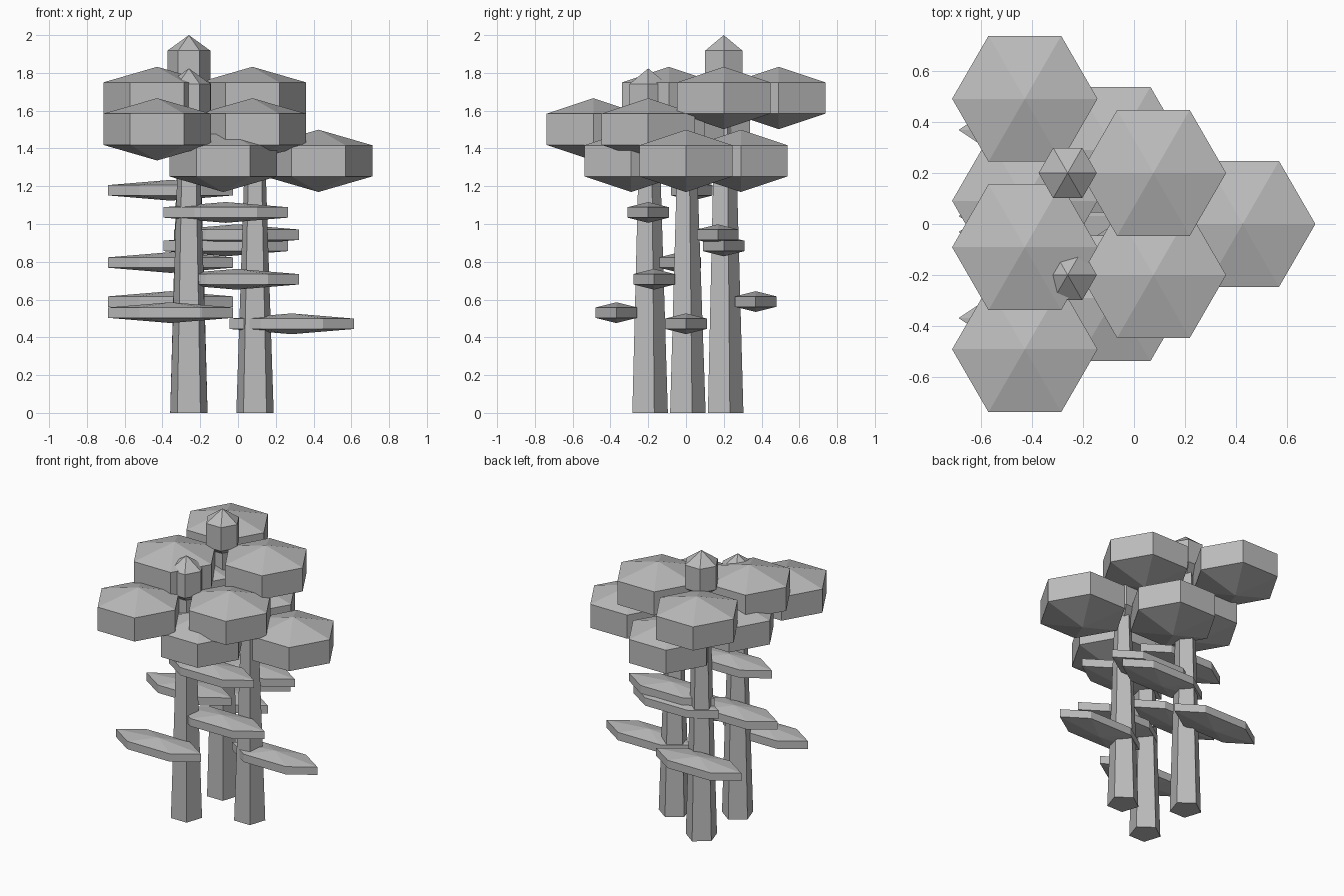
import bpy
import bmesh
from math import cos, sin, radians

cube = bpy.data.objects.get("Cube")
if cube:
    bpy.data.objects.remove(cube, do_unlink=True)

grey = bpy.data.materials.new("plain_grey")
grey.use_nodes = True
colour = (0.5, 0.5, 0.5, 1)
grey.diffuse_color = colour
grey.node_tree.nodes["Principled BSDF"].inputs["Base Color"].default_value = colour


def finish(name, bm, location):
    bmesh.ops.recalc_face_normals(bm, faces=bm.faces)
    mesh = bpy.data.meshes.new(name)
    bm.to_mesh(mesh)
    bm.free()
    mesh.materials.append(grey)
    obj = bpy.data.objects.new(name, mesh)
    obj.location = location
    bpy.context.collection.objects.link(obj)


def ring(bm, sides, start, rx, ry, z):
    angles = [radians(start + 360 * i / sides) for i in range(sides)]
    return [bm.verts.new((rx * cos(a), ry * sin(a), z)) for a in angles]


def bridge(bm, low, high):
    n = len(low)
    for i in range(n):
        j = (i + 1) % n
        bm.faces.new((low[i], low[j], high[j], high[i]))


def hex_pod(name, location, rx, ry, half):
    """Six-sided drum with a shallow pyramid above and below."""
    bm = bmesh.new()
    low = ring(bm, 6, 0, rx, ry, -half / 2)
    high = ring(bm, 6, 0, rx, ry, half / 2)
    bridge(bm, low, high)
    for loop, z in ((low, -half), (high, half)):
        tip = bm.verts.new((0, 0, z))
        for i in range(6):
            bm.faces.new((loop[i], loop[(i + 1) % 6], tip))
    finish(name, bm, location)


def trunk(name, location, height):
    """Tapered five-sided trunk."""
    bm = bmesh.new()
    low = ring(bm, 5, 18, 0.104, 0.104, 0)
    high = ring(bm, 5, 18, 0.055, 0.055, height)
    bridge(bm, low, high)
    bm.faces.new(low)
    bm.faces.new(high)
    finish(name, bm, location)


def tree(label, x, y, height, first_angle):
    trunk(label + "_trunk", (x, y, 0), height)
    for i in range(3):
        # Leaf plates climb the trunk in a spiral
        a = radians(first_angle - 120 * i)
        z = height * (2 + i) / 6
        hex_pod(f"{label}_leaf_plate_{i + 1}",
                (x + 0.195 * cos(a), y + 0.195 * sin(a), z), 0.33, 0.127, 0.055)
        # Crown clumps surround the top
        a = radians(120 * i)
        hex_pod(f"{label}_crown_{i + 1}",
                (x + 0.336 * cos(a), y + 0.336 * sin(a), height * 0.943),
                0.285, 0.285, 0.165)
    # Small bud on top
    hex_pod(label + "_top_bud", (x, y, height + 0.067), 0.114, 0.114, 0.165)


tree("left", 0.09, 0, 1.415, 0)
tree("front", -0.26, -0.2, 1.592, 240)
tree("back", -0.26, 0.2, 1.768, 120)
